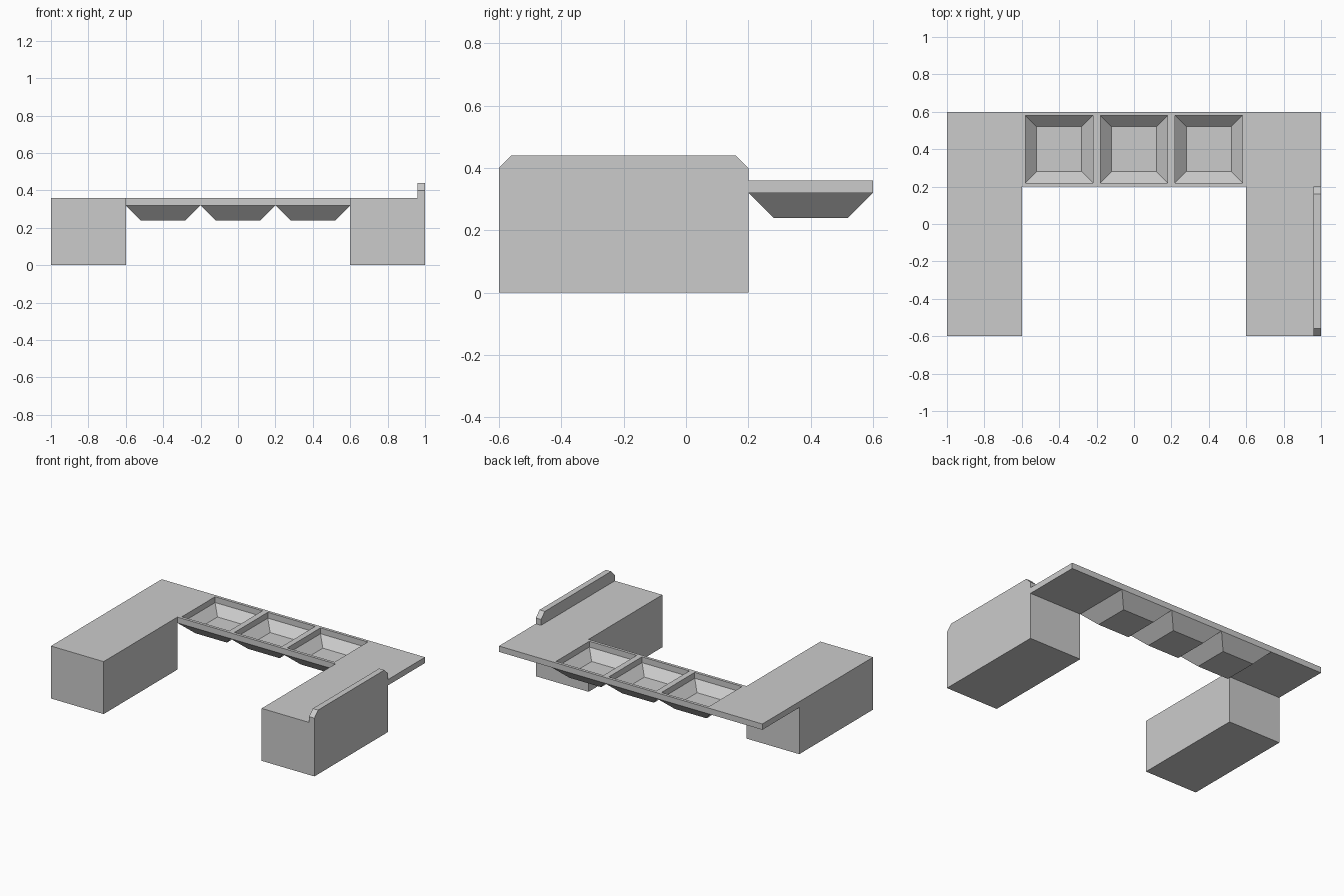
import bpy
import bmesh

if "Cube" in bpy.data.objects:
    bpy.data.objects.remove(bpy.data.objects["Cube"])


def finish(name, bm):
    bmesh.ops.remove_doubles(bm, verts=bm.verts, dist=1e-4)
    bmesh.ops.recalc_face_normals(bm, faces=bm.faces)
    mesh = bpy.data.meshes.new(name)
    bm.to_mesh(mesh)
    bm.free()
    obj = bpy.data.objects.new(name, mesh)
    bpy.context.collection.objects.link(obj)
    return obj


def extrude_x(name, profile, x0, x1):
    """Solid from a (y, z) profile swept between two x positions."""
    bm = bmesh.new()
    a, b = ([bm.verts.new((x, y, z)) for y, z in profile] for x in (x0, x1))
    bm.faces.new(a)
    bm.faces.new(b)
    n = len(profile)
    for i in range(n):
        j = (i + 1) % n
        bm.faces.new((a[i], a[j], b[j], b[i]))
    return finish(name, bm)


# Side wings: solid block with a thin slab overhanging at the back
wing = [(-0.6, 0), (0.2, 0), (0.2, 0.32), (0.6, 0.32), (0.6, 0.36), (-0.6, 0.36)]
extrude_x("left_wing", wing, -1.0, -0.6)
extrude_x("right_wing", wing, 0.6, 1.0)

# Chamfered rail along the outer edge of the right wing
rail = [(-0.6, 0.36), (-0.6, 0.40), (-0.56, 0.44), (0.16, 0.44), (0.2, 0.40), (0.2, 0.36)]
extrude_x("edge_rail", rail, 0.96, 1.0)

# Tray bridge: three square hoppers, each a stack of square rings
# (half width, height) from the inner floor, over the rim, to the underside
rings = [(0.12, 0.26), (0.18, 0.32), (0.18, 0.36), (0.2, 0.36), (0.2, 0.32), (0.12, 0.24)]
corners = [(-1, -1), (1, -1), (1, 1), (-1, 1)]
bm = bmesh.new()
for cx in (-0.4, 0.0, 0.4):
    loops = [[bm.verts.new((cx + sx * h, 0.4 + sy * h, z)) for sx, sy in corners]
             for h, z in rings]
    bm.faces.new(loops[0])
    bm.faces.new(loops[-1])
    for k, (a, b) in enumerate(zip(loops, loops[1:])):
        for i in range(4):
            # neighbouring trays share their sides, so no wall between them
            if k == 3 and i in (1, 3) and abs(cx + (0.2 if i == 1 else -0.2)) < 0.5:
                continue
            j = (i + 1) % 4
            bm.faces.new((a[i], a[j], b[j], b[i]))
finish("tray_bridge", bm)
